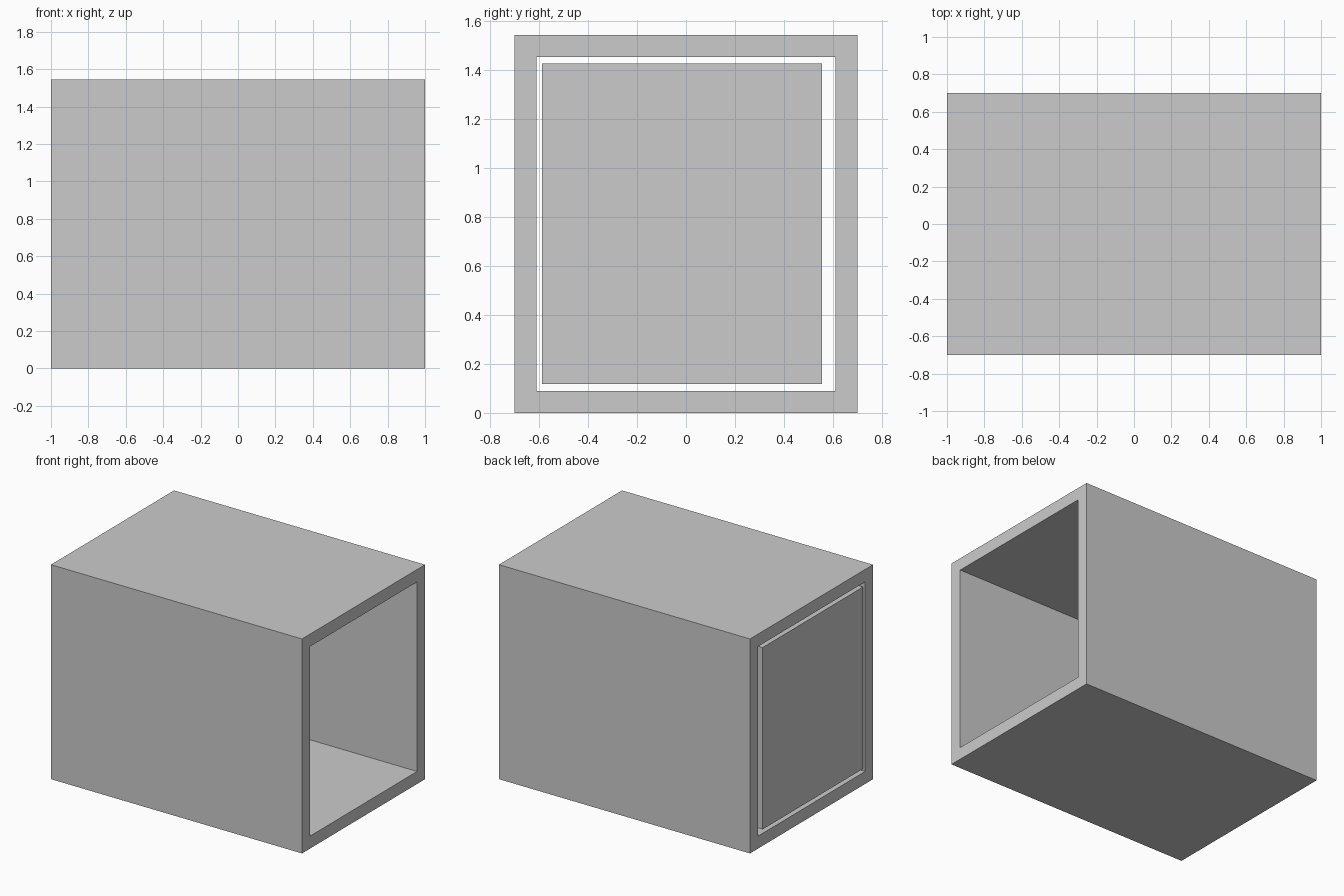
import bpy
import bmesh
from mathutils import Vector

if "Cube" in bpy.data.objects:
    bpy.data.objects.remove(bpy.data.objects["Cube"], do_unlink=True)

# One plain grey for everything
GREY = (0.6, 0.6, 0.6, 1.0)
grey = bpy.data.materials.new("light grey")
grey.use_nodes = True
grey.diffuse_color = GREY
grey.node_tree.nodes["Principled BSDF"].inputs["Base Color"].default_value = GREY

LENGTH, WIDTH, HEIGHT, WALL = 2.0, 1.4, 1.545, 0.09
PANEL_THICKNESS = 0.08


def finish(name, bm):
    """Turn a bmesh into a flat-shaded grey object."""
    bmesh.ops.recalc_face_normals(bm, faces=bm.faces)
    mesh = bpy.data.meshes.new(name)
    bm.to_mesh(mesh)
    bm.free()
    mesh.materials.append(grey)
    obj = bpy.data.objects.new(name, mesh)
    bpy.context.collection.objects.link(obj)
    return obj


def rectangle(bm, x, y0, y1, z0, z1):
    """Four vertices of an upright rectangle facing along x."""
    return [bm.verts.new((x, y, z)) for y, z in
            ((y0, z0), (y1, z0), (y1, z1), (y0, z1))]


def extrude_along_x(bm, faces, depth):
    grown = bmesh.ops.extrude_face_region(bm, geom=faces)["geom"]
    verts = [g for g in grown if isinstance(g, bmesh.types.BMVert)]
    bmesh.ops.translate(bm, verts=verts, vec=Vector((depth, 0, 0)))


# Casing: a rectangular ring extruded into a tube open at both ends
bm = bmesh.new()
half = WIDTH / 2
outer = rectangle(bm, -LENGTH / 2, -half, half, 0, HEIGHT)
inner = rectangle(bm, -LENGTH / 2, WALL - half, half - WALL, WALL, HEIGHT - WALL)
ring = [bm.faces.new((outer[i], outer[(i + 1) % 4], inner[(i + 1) % 4], inner[i]))
        for i in range(4)]
# Keep the starting ring as the near rim, then extrude a copy to the far rim
extrude_along_x(bm, ring, LENGTH)
finish("casing", bm)

# Door panel: loose in the opening at the right end, flush with the rim
bm = bmesh.new()
panel = bm.faces.new(rectangle(bm, -LENGTH / 2, -0.588, 0.556, 0.118, 1.428))
extrude_along_x(bm, [panel], PANEL_THICKNESS)
finish("door_panel", bm)
